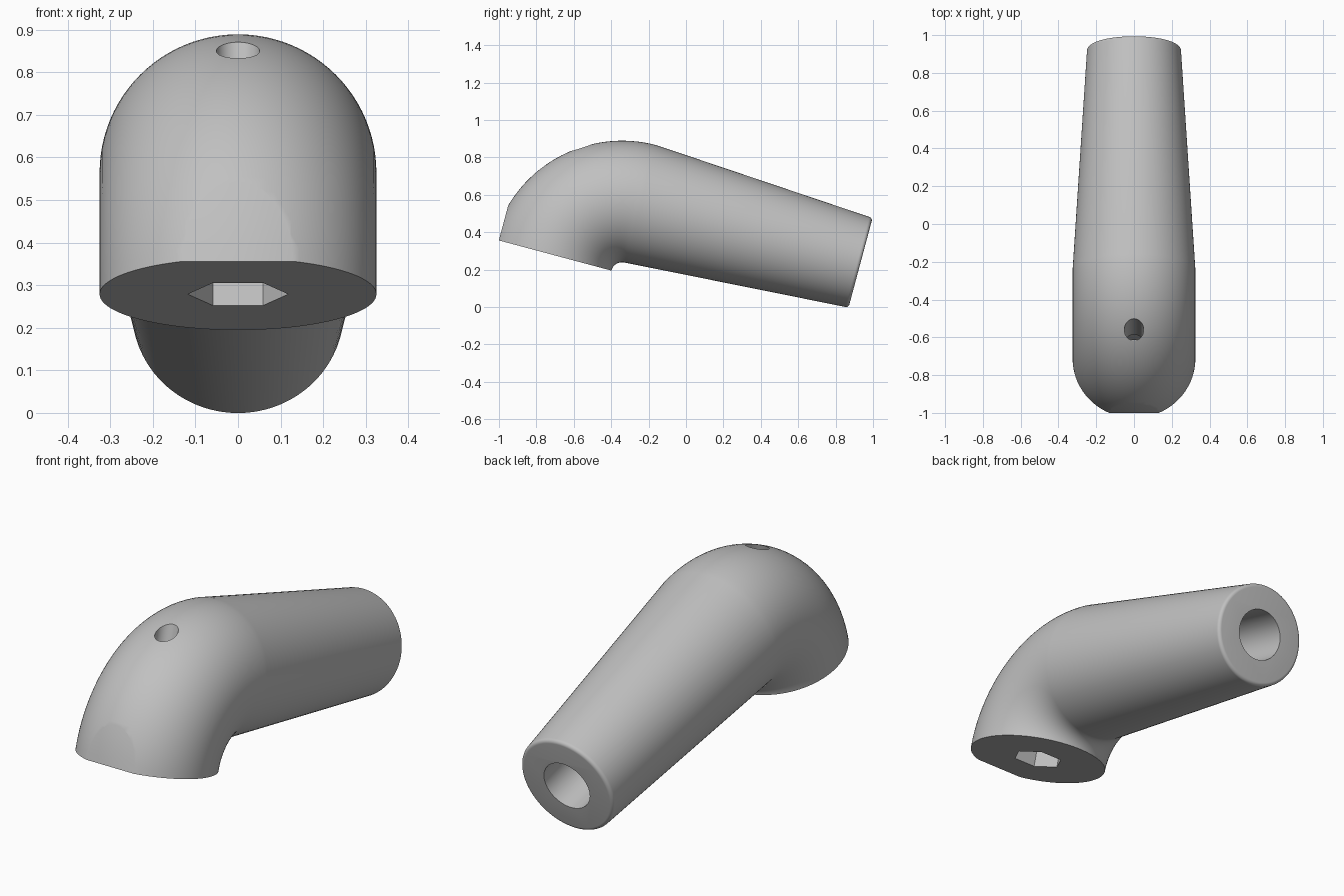
import bpy, bmesh
from math import sin, cos, pi, radians
from mathutils import Vector, Matrix

if "Cube" in bpy.data.objects:
    bpy.data.objects.remove(bpy.data.objects["Cube"])

BEND, TUBE, ARM, TIP = 0.385, 0.325, 1.216, 0.249   # bend radius, tube radius, arm length, tip radius
SIDES = 96
TILT = Matrix.Translation((0, -0.341, 0.179)) @ Matrix.Rotation(radians(-15), 4, 'X')

grey = bpy.data.materials.new("plain grey")
grey.use_nodes = True
grey.diffuse_color = (0.53, 0.53, 0.53, 1)
grey.node_tree.nodes["Principled BSDF"].inputs["Base Color"].default_value = (0.53, 0.53, 0.53, 1)


def loft(name, rings, sides):
    """Skin a capped tube over rings given as (centre, outward direction, radius)."""
    bm = bmesh.new()
    loops = []
    for centre, out, r in rings:
        angles = [2 * pi * i / sides for i in range(sides)]
        loops.append([bm.verts.new(centre + r * (cos(a) * Vector((1, 0, 0)) + sin(a) * out)) for a in angles])
    for a, b in zip(loops, loops[1:]):
        for i in range(sides):
            j = (i + 1) % sides
            bm.faces.new((a[i], a[j], b[j], b[i]))
    bm.faces.new(loops[0])
    bm.faces.new(loops[-1])
    bmesh.ops.recalc_face_normals(bm, faces=bm.faces)
    mesh = bpy.data.meshes.new(name)
    bm.to_mesh(mesh)
    bm.free()
    mesh.materials.append(grey)
    obj = bpy.data.objects.new(name, mesh)
    obj.matrix_world = TILT
    bpy.context.collection.objects.link(obj)
    return obj


def rod(name, start, end, out, radius, sides):
    return loft(name, [(Vector(start), Vector(out), radius), (Vector(end), Vector(out), radius)], sides)


# Right-angle bend, then the tapered arm with a rounded tip
rings = []
for k in range(33):
    t = pi / 2 * k / 32
    out = Vector((0, -cos(t), sin(t)))
    rings.append((out * BEND, out, TUBE))
up = Vector((0, 0, 1))
fillet = 0.018
for k in range(7):
    t = pi / 2 * k / 6
    y = ARM - fillet + fillet * sin(t)
    rings.append((Vector((0, y, BEND)), up, TIP - fillet + fillet * cos(t)))
body = loft("elbow_handle", rings, SIDES)

# Cutters: nut pocket, bolt hole, arm bore and the flat on the nose
back = (0, 1, 0)
cutters = [
    rod("nut_pocket_cutter", (0, -BEND, -0.1), (0, -BEND, 0.3), back, 0.118, 6),
    rod("bolt_hole_cutter", (0, -BEND, 0.2), (0, -BEND, 0.9), back, 0.051, 48),
    rod("arm_bore_cutter", (0, ARM + 0.1, BEND), (0, ARM - 1.0, BEND), up, 0.124, 32),
]
bpy.ops.mesh.primitive_cube_add(size=1)
nose = bpy.context.object
nose.name = "nose_flat_cutter"
nose.data.materials.append(grey)
nose.matrix_world = TILT @ Matrix.Translation((0, -BEND - 0.298 - 0.5, 0.2))
cutters.append(nose)

bpy.ops.object.select_all(action='DESELECT')
body.select_set(True)
bpy.context.view_layer.objects.active = body
for cutter in cutters:
    cutter.hide_render = True
    mod = body.modifiers.new(cutter.name, 'BOOLEAN')
    mod.operation = 'DIFFERENCE'
    mod.solver = 'EXACT'
    mod.object = cutter
    bpy.ops.object.modifier_apply(modifier=mod.name)
for cutter in cutters:
    bpy.data.objects.remove(cutter)
bpy.ops.object.shade_smooth_by_angle(angle=radians(30))
